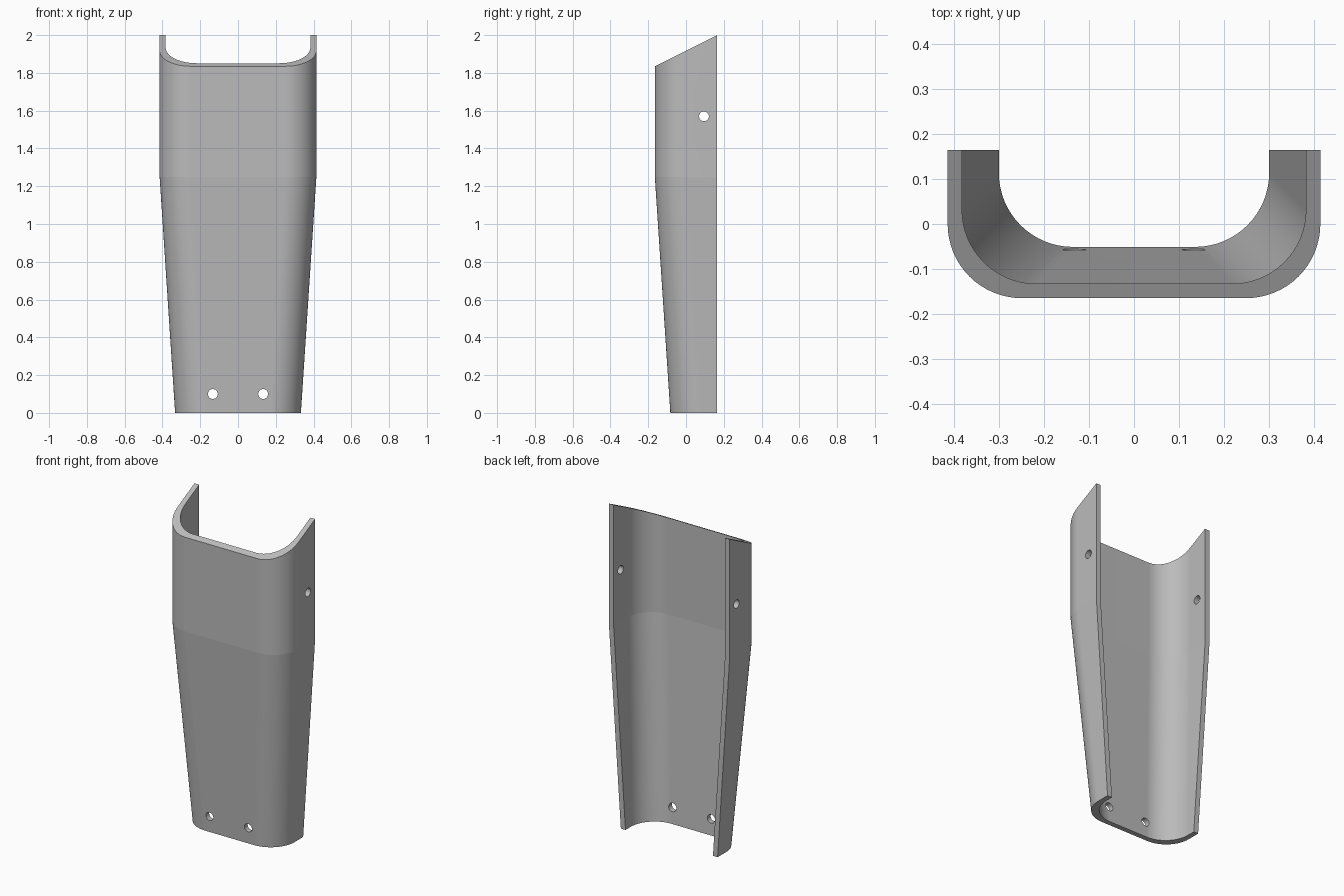
import bpy, bmesh, math
from mathutils import Matrix

cube = bpy.data.objects.get("Cube")
if cube:
    bpy.data.objects.remove(cube, do_unlink=True)

BACK, WALL, RADIUS, BEND = 0.165, 0.032, 0.165, 1.25
STEPS = 16

grey = bpy.data.materials.new("plain_grey")
grey.use_nodes = True
colour = (0.5, 0.5, 0.5, 1)
grey.diffuse_color = colour
grey.node_tree.nodes["Principled BSDF"].inputs["Base Color"].default_value = colour


def u_path(half, front):
    """Open U from the left back edge, round the front, to the right back edge."""
    arc = [(half - RADIUS + RADIUS * math.cos(a), front + RADIUS - RADIUS * math.sin(a))
           for a in (math.pi / 2 * i / STEPS for i in range(STEPS + 1))]
    left = [(half, BACK)] + arc
    return left + [(-x, y) for x, y in reversed(left)]


def section(half, front, height):
    """Closed wall section: outer U followed by the inner U reversed."""
    pts = u_path(half, front) + u_path(half - WALL, front + WALL)[::-1]
    return [(x, y, height(y)) for x, y in pts]


def new_object(name, bm):
    mesh = bpy.data.meshes.new(name)
    bmesh.ops.recalc_face_normals(bm, faces=bm.faces[:])
    bm.to_mesh(mesh)
    bm.free()
    mesh.materials.append(grey)
    obj = bpy.data.objects.new(name, mesh)
    bpy.context.collection.objects.link(obj)
    return obj


# Tapered channel with a slanted top edge
bm = bmesh.new()
rings = [[bm.verts.new(p) for p in section(*args)] for args in (
    (0.333, -0.083, lambda y: 0.0),
    (0.415, -0.165, lambda y: BEND),
    (0.415, -0.165, lambda y: 1.9175 + y / 2))]
n = len(rings[0])
for low, high in zip(rings, rings[1:]):
    for i in range(n):
        j = (i + 1) % n
        bm.faces.new((low[i], low[j], high[j], high[i]))
for ring in (rings[0], rings[-1]):
    for i in range(n // 2 - 1):
        bm.faces.new((ring[i], ring[i + 1], ring[n - 2 - i], ring[n - 1 - i]))
channel = new_object("curved_channel_cover", bm)

# Screw holes: two through the front, one through each side
bm = bmesh.new()


def hole(x, y, z, axis, depth):
    turn = Matrix.Rotation(math.pi / 2, 4, axis)
    bmesh.ops.create_cone(bm, cap_ends=True, segments=32, radius1=0.026, radius2=0.026,
                          depth=depth, matrix=Matrix.Translation((x, y, z)) @ turn)


for side in (-1, 1):
    hole(side * 0.133, -0.06, 0.1, 'X', 0.2)
    hole(side * 0.4, 0.095, 1.57, 'Y', 0.2)
cutter = new_object("hole_cutter", bm)
cutter.hide_render = True

bpy.ops.object.select_all(action='DESELECT')
channel.select_set(True)
bpy.context.view_layer.objects.active = channel
cut = channel.modifiers.new("screw_holes", 'BOOLEAN')
cut.operation, cut.solver, cut.object = 'DIFFERENCE', 'EXACT', cutter
bpy.ops.object.modifier_apply(modifier=cut.name)
bpy.data.objects.remove(cutter, do_unlink=True)

# Smooth corners, with crisp rims and a crisp bend line
bpy.ops.object.shade_smooth_by_angle(angle=math.radians(30))
for edge in channel.data.edges:
    if all(abs(channel.data.vertices[v].co.z - BEND) < 0.001 for v in edge.vertices):
        edge.use_edge_sharp = True
weighted = channel.modifiers.new("even_shading", 'WEIGHTED_NORMAL')
weighted.keep_sharp = True
